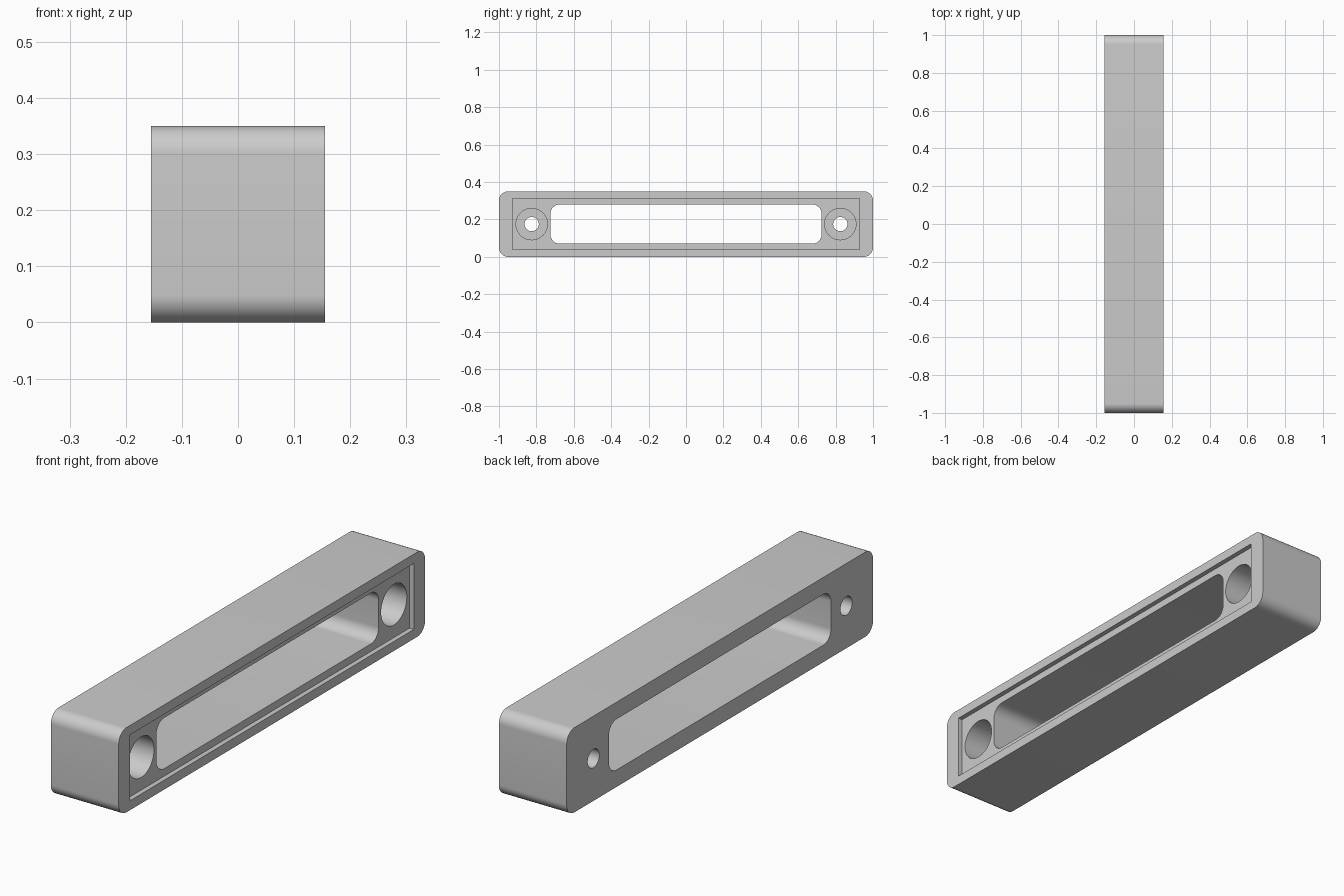
import bpy
import bmesh
from math import sin, cos, pi, radians

old = bpy.data.objects.get("Cube")
if old:
    bpy.data.objects.remove(old, do_unlink=True)

HALF_WIDTH = 0.155
HEIGHT = 0.35
MID = HEIGHT / 2


def rounded_prism(name, x0, x1, half_y, half_z, radius, y=0.0, steps=12):
    """Rounded rectangle in the YZ plane, extruded along X."""
    bm = bmesh.new()
    verts = []
    corners = [(1, 1), (-1, 1), (-1, -1), (1, -1)]
    for quarter, (sy, sz) in enumerate(corners):
        for i in range(steps + 1 if radius else 1):
            a = (quarter + i / steps) * pi / 2
            verts.append(bm.verts.new((
                x0,
                y + sy * (half_y - radius) + radius * cos(a),
                MID + sz * (half_z - radius) + radius * sin(a))))
    bmesh.ops.remove_doubles(bm, verts=verts, dist=1e-5)
    face = bm.faces.new(list(bm.verts))
    ext = bmesh.ops.extrude_face_region(bm, geom=[face])
    top = [g for g in ext["geom"] if isinstance(g, bmesh.types.BMVert)]
    bmesh.ops.translate(bm, verts=top, vec=(x1 - x0, 0, 0))
    bmesh.ops.recalc_face_normals(bm, faces=bm.faces)
    mesh = bpy.data.meshes.new(name)
    bm.to_mesh(mesh)
    bm.free()
    obj = bpy.data.objects.new(name, mesh)
    bpy.context.collection.objects.link(obj)
    return obj


# Solid bar with rounded long edges
body = rounded_prism("handle_body", -HALF_WIDTH, HALF_WIDTH, 1.0, MID, 0.05)

grey = bpy.data.materials.new("light_grey")
grey.use_nodes = True
colour = (0.6, 0.6, 0.6, 1)
grey.diffuse_color = colour
grey.node_tree.nodes["Principled BSDF"].inputs["Base Color"].default_value = colour
body.data.materials.append(grey)

# Shallow face recess, long through slot, counterbored screw holes
cutters = [
    rounded_prism("recess_cutter", HALF_WIDTH - 0.02, 0.3, 0.927, 0.136, 0),
    rounded_prism("slot_cutter", -0.3, 0.3, 0.725, 0.105, 0.05),
]
for side in (-1, 1):
    y = side * 0.825
    cutters.append(rounded_prism("counterbore_cutter", 0.02, 0.3, 0.084, 0.084, 0.084, y))
    cutters.append(rounded_prism("screw_hole_cutter", -0.3, 0.3, 0.038, 0.038, 0.038, y))

for cutter in cutters:
    cutter.hide_render = True
    mod = body.modifiers.new(cutter.name, "BOOLEAN")
    mod.operation = "DIFFERENCE"
    mod.solver = "EXACT"
    mod.object = cutter

# Apply the cuts and shade the curved faces smooth
bpy.ops.object.select_all(action="DESELECT")
body.select_set(True)
bpy.context.view_layer.objects.active = body
bpy.ops.object.convert(target="MESH")
for cutter in cutters:
    bpy.data.objects.remove(cutter, do_unlink=True)
bpy.ops.object.shade_smooth_by_angle(angle=radians(30))
